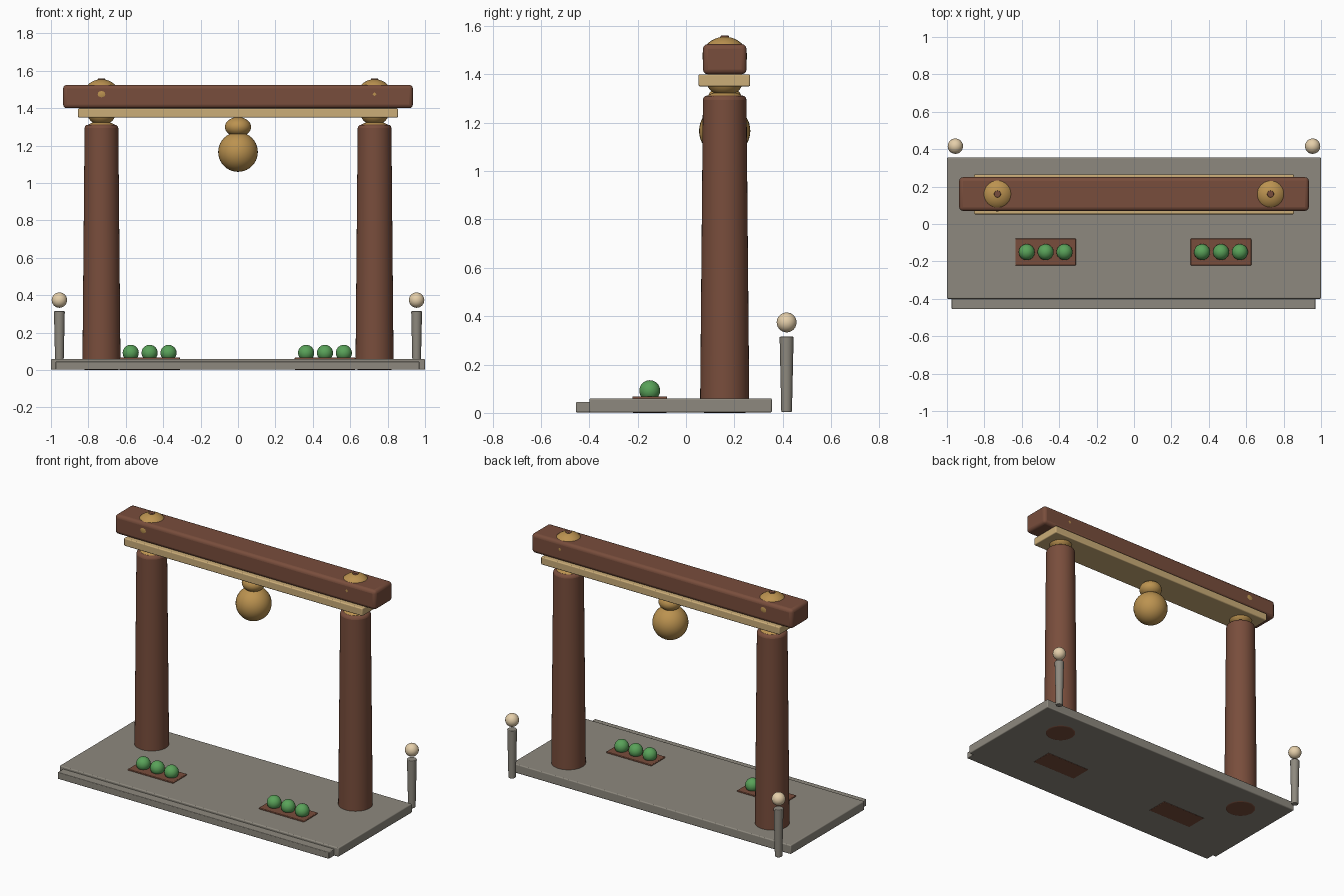
import bpy, bmesh, math

if "Cube" in bpy.data.objects:
    bpy.data.objects.remove(bpy.data.objects["Cube"])


def material(name, rgb):
    m = bpy.data.materials.new(name)
    m.diffuse_color = (*rgb, 1)
    m.use_nodes = True
    m.node_tree.nodes["Principled BSDF"].inputs["Base Color"].default_value = m.diffuse_color
    return m


WOOD = material("wood", (0.19, 0.075, 0.045))
GOLD = material("gold", (0.50, 0.29, 0.08))
TAN = material("tan", (0.60, 0.42, 0.19))
STONE = material("stone", (0.27, 0.25, 0.21))
GREEN = material("green", (0.10, 0.36, 0.10))
LAMP = material("lamp", (0.78, 0.62, 0.40))


def finish(bm, name, mat, loc=(0, 0, 0), bevel=0):
    bmesh.ops.recalc_face_normals(bm, faces=bm.faces)
    me = bpy.data.meshes.new(name)
    bm.to_mesh(me)
    bm.free()
    me.materials.append(mat)
    ob = bpy.data.objects.new(name, me)
    ob.location = loc
    bpy.context.collection.objects.link(ob)
    if bevel:
        mod = ob.modifiers.new("bevel", 'BEVEL')
        mod.width, mod.segments, mod.limit_method = bevel, 3, 'ANGLE'
    bpy.ops.object.select_all(action='DESELECT')
    ob.select_set(True)
    bpy.context.view_layer.objects.active = ob
    bpy.ops.object.shade_smooth_by_angle(angle=math.radians(35))
    return ob


def box(name, mat, x, y, z, bevel=0):
    """Box from (min, max) ranges."""
    bm = bmesh.new()
    bmesh.ops.create_cube(bm, size=1)
    bmesh.ops.scale(bm, vec=(x[1] - x[0], y[1] - y[0], z[1] - z[0]), verts=bm.verts)
    return finish(bm, name, mat, (sum(x) / 2, sum(y) / 2, sum(z) / 2), bevel)


def ball(name, mat, loc, r, rz=None):
    bm = bmesh.new()
    bmesh.ops.create_uvsphere(bm, u_segments=32, v_segments=20, radius=r)
    bmesh.ops.scale(bm, vec=(1, 1, (rz or r) / r), verts=bm.verts)
    return finish(bm, name, mat, loc)


def post(name, mat, x, y, z, r_bottom, r_top, bevel=0, sides=40):
    bm = bmesh.new()
    bmesh.ops.create_cone(bm, cap_ends=True, segments=sides, radius1=r_bottom,
                          radius2=r_top, depth=z[1] - z[0])
    return finish(bm, name, mat, (x, y, sum(z) / 2), bevel)


Y = 0.16  # depth of the gate line

# Stone platform and front step
box("platform", STONE, (-1, 1), (-0.40, 0.355), (0.002, 0.06), 0.006)
box("front_step", STONE, (-0.975, 0.97), (-0.455, -0.39), (0.002, 0.045), 0.004)

# Lintel beam and the tan plank below it
box("lintel_beam", WOOD, (-0.935, 0.935), (0.07, 0.25), (1.40, 1.525), 0.02)
box("lintel_plank", TAN, (-0.855, 0.855), (0.052, 0.265), (1.35, 1.40), 0.006)

for side, s in (("left", -1), ("right", 1)):
    x = 0.73 * s
    # Column with gold bulbs above it and a wooden pin on top
    post(side + "_column", WOOD, x, Y, (0, 1.312), 0.102, 0.09, 0.018)
    ball(side + "_collar", GOLD, (x, Y, 1.295), 0.08, 0.035)
    ball(side + "_lower_bulb", GOLD, (x, Y, 1.375), 0.076, 0.065)
    ball(side + "_cap_bulb", GOLD, (x, Y, 1.475), 0.0925 if s < 0 else 0.091, 0.08)
    post(side + "_cap_pin", WOOD, x, Y, (1.50, 1.56), 0.02, 0.018, 0.004, 20)

    # Planter tray with three shrubs
    cx = -0.4725 if s < 0 else 0.465
    box(side + "_planter", WOOD, (cx - 0.162, cx + 0.162), (-0.222, -0.078), (0, 0.068), 0.004)
    for i in (-1, 0, 1):
        ball(f"{side}_shrub_{i + 2}", GREEN, (cx + 0.101 * i, -0.15, 0.092), 0.043)

    # Rear lamp post
    post(side + "_lamp_post", STONE, 0.955 * s, 0.416, (0.003, 0.315), 0.022, 0.029, 0.004, 24)
    ball(side + "_lamp", LAMP, (0.955 * s, 0.416, 0.374), 0.041)

# Hanging bell
ball("bell_neck", GOLD, (0, Y, 1.30), 0.07, 0.052)
ball("bell_body", GOLD, (0, Y, 1.166), 0.106)
